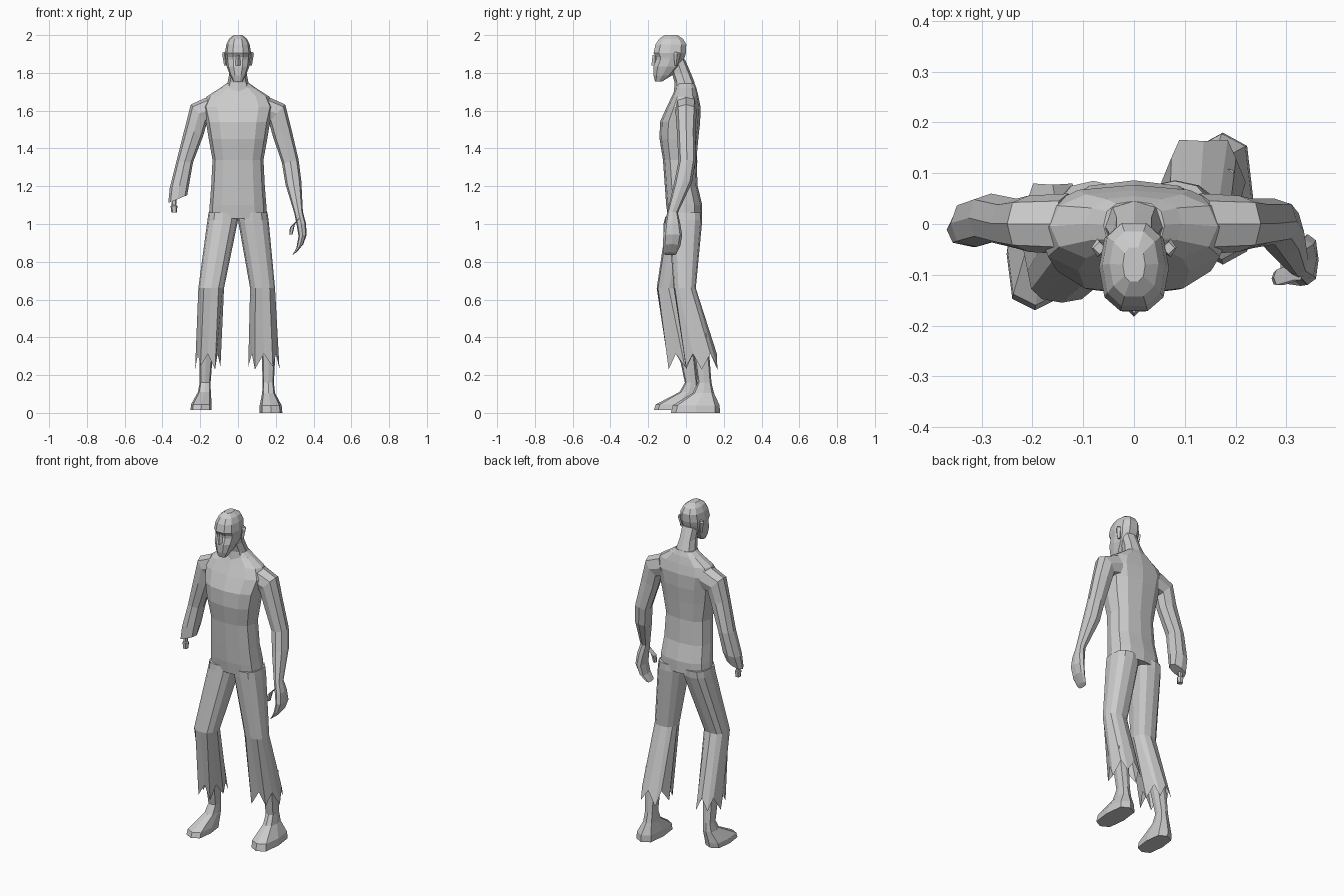
import bpy, bmesh
from math import cos, sin, pi, radians, copysign


def soft(v, p):
    return copysign(abs(v) ** p, v) if abs(v) > 1e-6 else 0.0


def loft(name, rings, n=8, side=1, power=0.8, jag=0.0):
    """Skin rings of (x, z, half_width, y_front, y_back, tilt in degrees).
    side=-1 mirrors in x; jag>0 leaves the last ring open with torn points."""
    bm = bmesh.new()
    loops = []
    for i, r in enumerate(rings):
        x, z, hw, yf, yb = r[:5]
        t = radians(r[5]) if len(r) > 5 else 0.0
        torn = jag > 0 and i == len(rings) - 1
        loop = []
        for k in range(n):
            a = 2 * pi * k / n
            c, s = soft(cos(a), power), soft(sin(a), power)
            dz = 0.0
            if torn:
                low = k % 2 == 0
                dz = -jag * (1.0 if k % 4 == 0 else 0.75) if low else jag * 0.5
                grow = 1.12 if low else 0.97
                c, s = c * grow, s * grow
            u = c * hw
            loop.append(bm.verts.new((side * (x + u * cos(t)),
                                      (yf + yb) / 2 + s * (yb - yf) / 2,
                                      z + u * sin(t) + dz)))
        loops.append(loop)
    for a, b in zip(loops, loops[1:]):
        for k in range(n):
            m = (k + 1) % n
            bm.faces.new((a[k], a[m], b[m], b[k]))
    bm.faces.new(loops[0])
    if not jag:
        bm.faces.new(loops[-1])
    bmesh.ops.recalc_face_normals(bm, faces=bm.faces)
    me = bpy.data.meshes.new(name)
    bm.to_mesh(me)
    bm.free()
    ob = bpy.data.objects.new(name, me)
    bpy.context.collection.objects.link(ob)
    return ob


# Torso from hips to collar
loft("torso", [
    (0, 1.03, .155, -.095, .085), (0, 1.10, .150, -.105, .086),
    (0, 1.20, .142, -.112, .062), (0, 1.34, .135, -.122, .055),
    (0, 1.45, .155, -.140, .065), (0, 1.54, .170, -.138, .075),
    (0, 1.62, .190, -.102, .077), (0, 1.675, .165, -.075, .066),
    (0, 1.72, .095, -.055, .055), (0, 1.745, .06, -.05, .045)], n=12)

# Neck leaning forward
loft("neck", [
    (0, 1.69, .075, -.065, .05), (0, 1.75, .055, -.06, .045),
    (0, 1.80, .045, -.075, .025), (0, 1.87, .045, -.09, -.005)])

# Head from chin to crown, with sunken eye line below the brow
loft("head", [
    (0, 1.755, .025, -.165, -.125), (0, 1.785, .042, -.174, -.075),
    (0, 1.835, .060, -.175, -.025), (0, 1.87, .064, -.162, -.008),
    (0, 1.885, .066, -.163, -.003), (0, 1.905, .069, -.175, .003),
    (0, 1.95, .062, -.165, .005), (0, 1.98, .048, -.145, -.012),
    (0, 2.0, .022, -.115, -.045)], n=10)
loft("nose", [(0, 1.895, .008, -.177, -.15), (0, 1.838, .016, -.183, -.15)], n=4, power=1)
for s, label in ((1, "left"), (-1, "right")):
    loft("ear_" + label, [
        (.068, 1.91, .012, -.06, -.035), (.072, 1.90, .012, -.065, -.028),
        (.064, 1.84, .010, -.06, -.045)], n=4, side=s, power=1)

# Shared shoulder and upper arm
upper_arm = [
    (.13, 1.61, .070, -.060, .060, 70), (.207, 1.585, .064, -.055, .056, 48),
    (.232, 1.49, .053, -.048, .050, 22)]

# Whole arm with cupped hand
loft("left_arm", upper_arm + [
    (.277, 1.33, .045, -.040, .050, 12), (.293, 1.22, .043, -.062, .032, 12),
    (.321, 1.06, .023, -.100, -.043, 12), (.335, 1.00, .025, -.112, -.030, 10),
    (.342, .94, .022, -.120, -.020, 10), (.328, .885, .020, -.122, -.030, 25),
    (.300, .843, .014, -.118, -.050, 35)], side=1)
loft("left_thumb", [
    (.322, 1.03, .018, -.112, -.075, 50), (.288, .99, .015, -.122, -.088, 30),
    (.280, .945, .009, -.120, -.095, 0)], n=6, side=1)

# Severed arm with protruding bone
loft("right_arm", upper_arm + [
    (.282, 1.33, .044, -.036, .060, 5), (.310, 1.20, .052, -.045, .048, -10),
    (.319, 1.132, .054, -.045, .022, -22)], side=-1)
loft("arm_bone", [
    (.338, 1.15, .012, -.025, .0), (.339, 1.10, .012, -.025, .0),
    (.339, 1.095, .018, -.03, .005), (.338, 1.06, .015, -.028, .002)],
    n=6, side=-1)

# Torn trouser legs, one stepping back and one forward
loft("left_trouser_leg", [
    (.08, 1.06, .076, -.095, .085), (.081, 1.02, .081, -.093, .086),
    (.130, .66, .066, -.065, .052), (.137, .285, .074, .0, .166)],
    n=12, side=1, jag=.055)
loft("right_trouser_leg", [
    (.08, 1.06, .076, -.098, .085), (.081, 1.02, .081, -.102, .082),
    (.142, .66, .068, -.155, -.028), (.160, .285, .060, -.092, .08)],
    n=12, side=-1, jag=.055)

# Shins and bare feet
loft("left_foot", [
    (.163, .42, .040, .025, .115), (.160, .16, .030, .062, .135),
    (.162, .105, .034, .035, .148), (.173, .04, .058, -.070, .178),
    (.175, .0, .060, -.080, .180)], side=1, power=.65)
loft("right_foot", [
    (.165, .42, .040, -.060, .035), (.174, .16, .029, -.006, .060),
    (.178, .11, .034, -.035, .065), (.194, .045, .055, -.160, .058),
    (.195, .015, .056, -.170, .052)], side=-1, power=.65)
